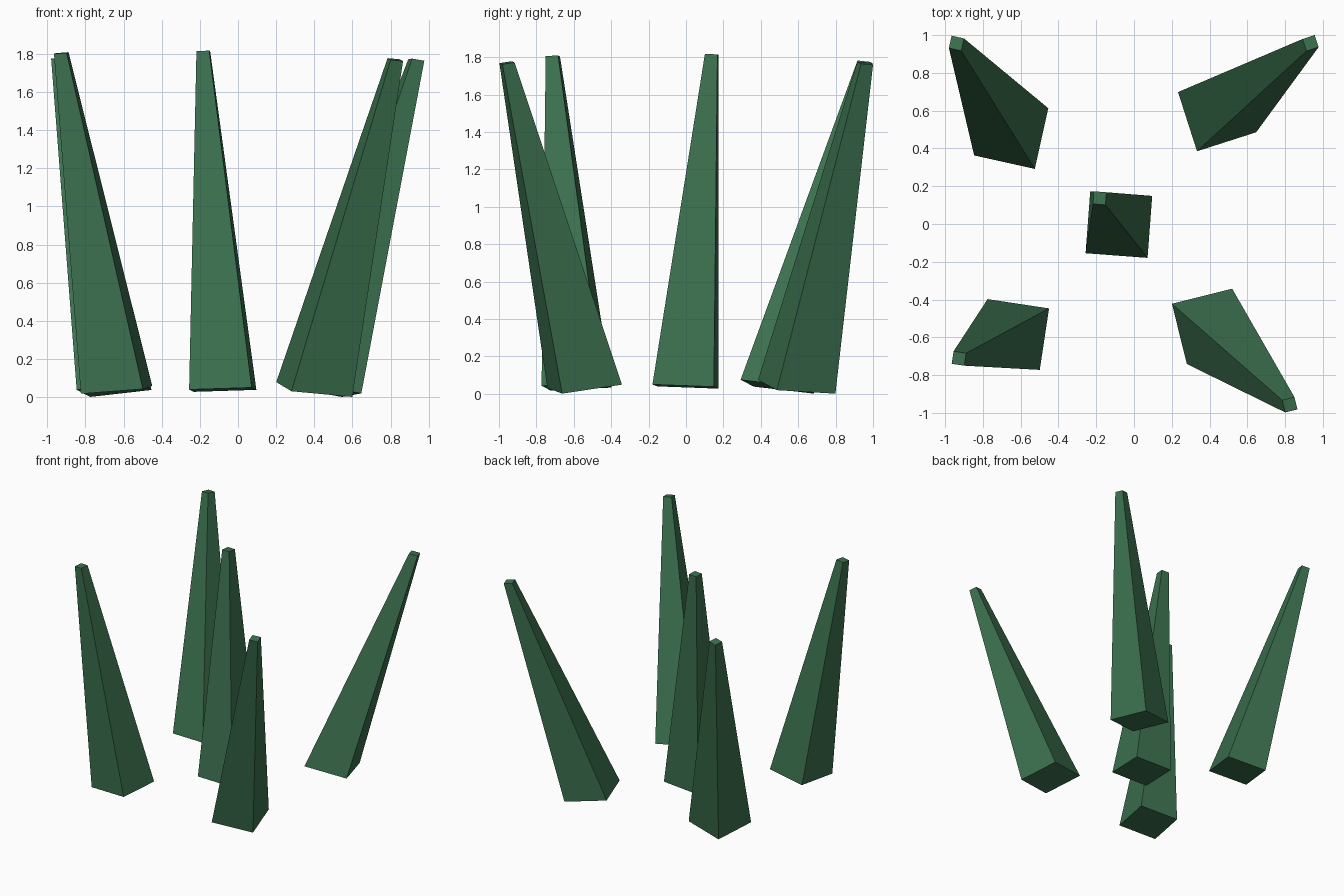
import bpy, bmesh
from math import cos, sin, radians

if "Cube" in bpy.data.objects:
    bpy.data.objects.remove(bpy.data.objects["Cube"])

green = bpy.data.materials.new("dark green")
green.diffuse_color = (0.045, 0.165, 0.078, 1)
green.use_nodes = True
green.node_tree.nodes["Principled BSDF"].inputs["Base Color"].default_value = green.diffuse_color

BASE, TIP = 0.329, 0.067  # side lengths of the square ends


def spike(name, base, tip, angle):
    """Leaning square spike; both ends tilt by half of the lean."""
    a = radians(angle)
    height = tip[2] - base[2]
    lean = [(tip[i] - base[i]) / height for i in (0, 1)]
    bm = bmesh.new()
    rings = []
    for centre, side in ((base, BASE), (tip, TIP)):
        ring = []
        for sx, sy in ((-1, -1), (1, -1), (1, 1), (-1, 1)):
            u, v = sx * side / 2, sy * side / 2
            dx, dy = u * cos(a) - v * sin(a), u * sin(a) + v * cos(a)
            dz = -0.5 * (lean[0] * dx + lean[1] * dy)
            ring.append(bm.verts.new((centre[0] + dx, centre[1] + dy, centre[2] + dz)))
        rings.append(ring)
    low, high = rings
    bm.faces.new(low[::-1])
    bm.faces.new(high)
    for i in range(4):
        j = (i + 1) % 4
        bm.faces.new((low[i], low[j], high[j], high[i]))
    mesh = bpy.data.meshes.new(name)
    bm.to_mesh(mesh)
    bm.free()
    mesh.materials.append(green)
    bpy.context.collection.objects.link(bpy.data.objects.new(name, mesh))


# One upright spike in the middle, four leaning outwards
spike("centre_spike", (-0.08, -0.003, 0.039), (-0.182, 0.137, 1.815), -4.3)
spike("back_left_spike", (-0.65, 0.488, 0.038), (-0.94, 0.957, 1.775), -12.5)
spike("back_right_spike", (0.44, 0.592, 0.038), (0.935, 0.958, 1.768), 17.8)
spike("front_right_spike", (0.40, -0.542, 0.040), (0.825, -0.957, 1.77), 14)
spike("front_left_spike", (-0.637, -0.585, 0.038), (-0.927, -0.712, 1.805), -8.6)
